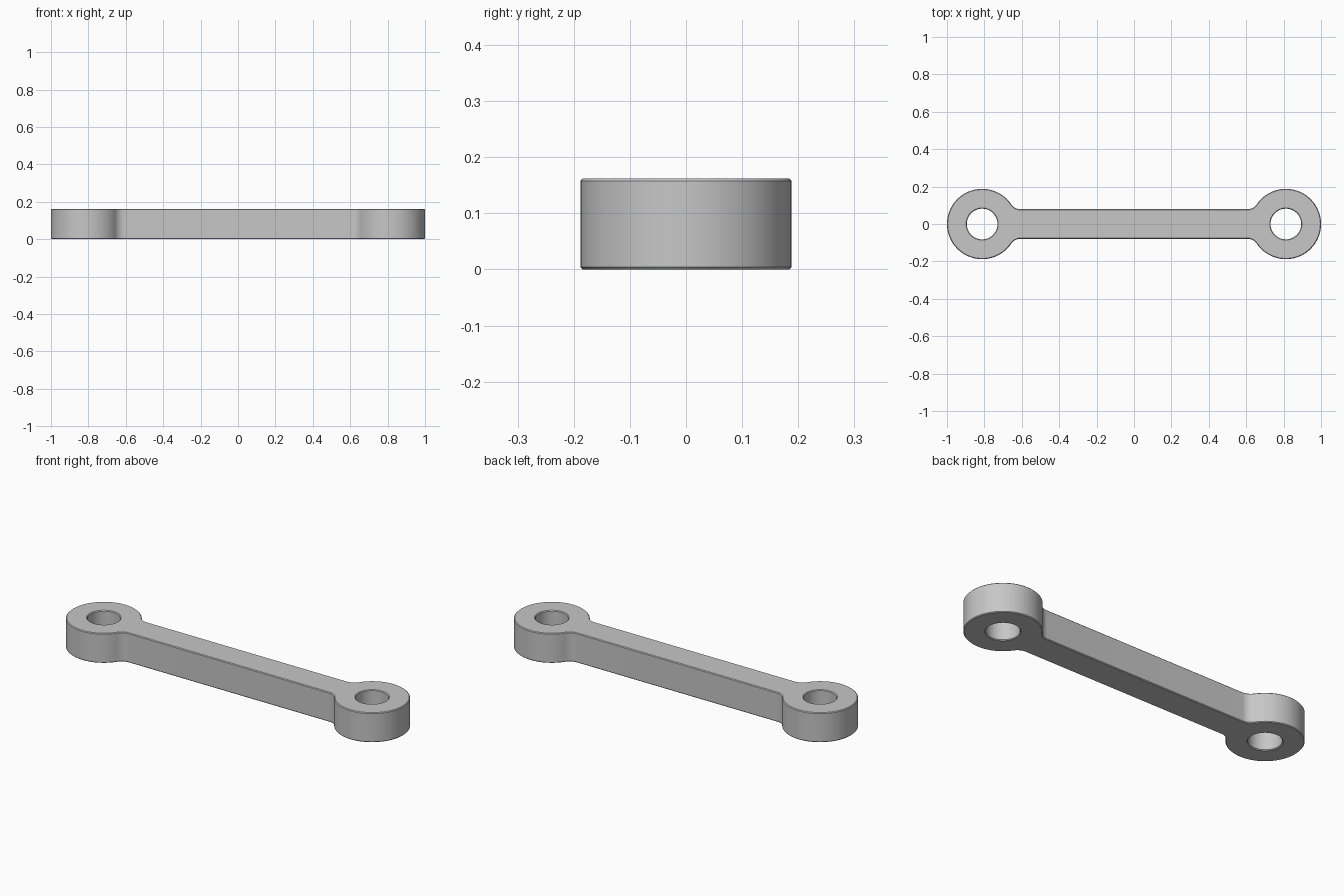
import bpy
from math import pi, sin, cos, atan2, sqrt, radians

cube = bpy.data.objects.get("Cube")
if cube:
    bpy.data.objects.remove(cube, do_unlink=True)

HEIGHT, EDGE = 0.162, 0.004
EYE_X, EYE_R, HOLE_R = 0.812, 0.188, 0.082
BAR_HALF, FILLET = 0.079, 0.06


def arc(cx, cy, radius, start, end, steps):
    angles = [start + (end - start) * i / steps for i in range(steps + 1)]
    return [(cx + radius * cos(a), cy + radius * sin(a)) for a in angles]


# Fillet circle touches both the bar edge and the eye
fillet_y = BAR_HALF + FILLET
fillet_dx = sqrt((EYE_R + FILLET) ** 2 - fillet_y ** 2)
touch = atan2(fillet_y, -fillet_dx)

# Outline of the right-hand half, turned half a circle for the other half
half = arc(EYE_X - fillet_dx, -fillet_y, FILLET, pi / 2, pi - touch, 10)[:-1]
half += arc(EYE_X, 0, EYE_R, -touch, touch, 72)
half += arc(EYE_X - fillet_dx, fillet_y, FILLET, touch - pi, -pi / 2, 10)[1:]
outline = half + [(-x, -y) for x, y in half]

# Flat filled curve: outer outline plus two pin holes, extruded with chamfered edges
curve = bpy.data.curves.new("link_arm", 'CURVE')
curve.dimensions = '2D'
curve.fill_mode = 'BOTH'
curve.extrude = HEIGHT / 2 - EDGE
curve.bevel_depth = EDGE
curve.bevel_resolution = 0
curve.offset = -EDGE
holes = [arc(x, 0, HOLE_R, 0, 2 * pi, 64)[:-1] for x in (-EYE_X, EYE_X)]
for loop in [outline] + holes:
    spline = curve.splines.new('POLY')
    spline.points.add(len(loop) - 1)
    for point, (x, y) in zip(spline.points, loop):
        point.co = (x, y, 0, 1)
    spline.use_cyclic_u = True

# Plain grey metal
grey = bpy.data.materials.new("grey_metal")
grey.use_nodes = True
colour = (0.57, 0.57, 0.57, 1)
grey.diffuse_color = colour
grey.node_tree.nodes["Principled BSDF"].inputs["Base Color"].default_value = colour
curve.materials.append(grey)

arm = bpy.data.objects.new("link_arm", curve)
bpy.context.collection.objects.link(arm)
arm.location.z = HEIGHT / 2
bpy.ops.object.select_all(action='DESELECT')
arm.select_set(True)
bpy.context.view_layer.objects.active = arm
bpy.ops.object.convert(target='MESH')

# Join the cap and wall vertices, then smooth only the curved walls
bpy.ops.object.mode_set(mode='EDIT')
bpy.ops.mesh.select_all(action='SELECT')
bpy.ops.mesh.remove_doubles(threshold=0.0002)
bpy.ops.mesh.normals_make_consistent(inside=False)
bpy.ops.object.mode_set(mode='OBJECT')
bpy.ops.object.shade_smooth_by_angle(angle=radians(20))
